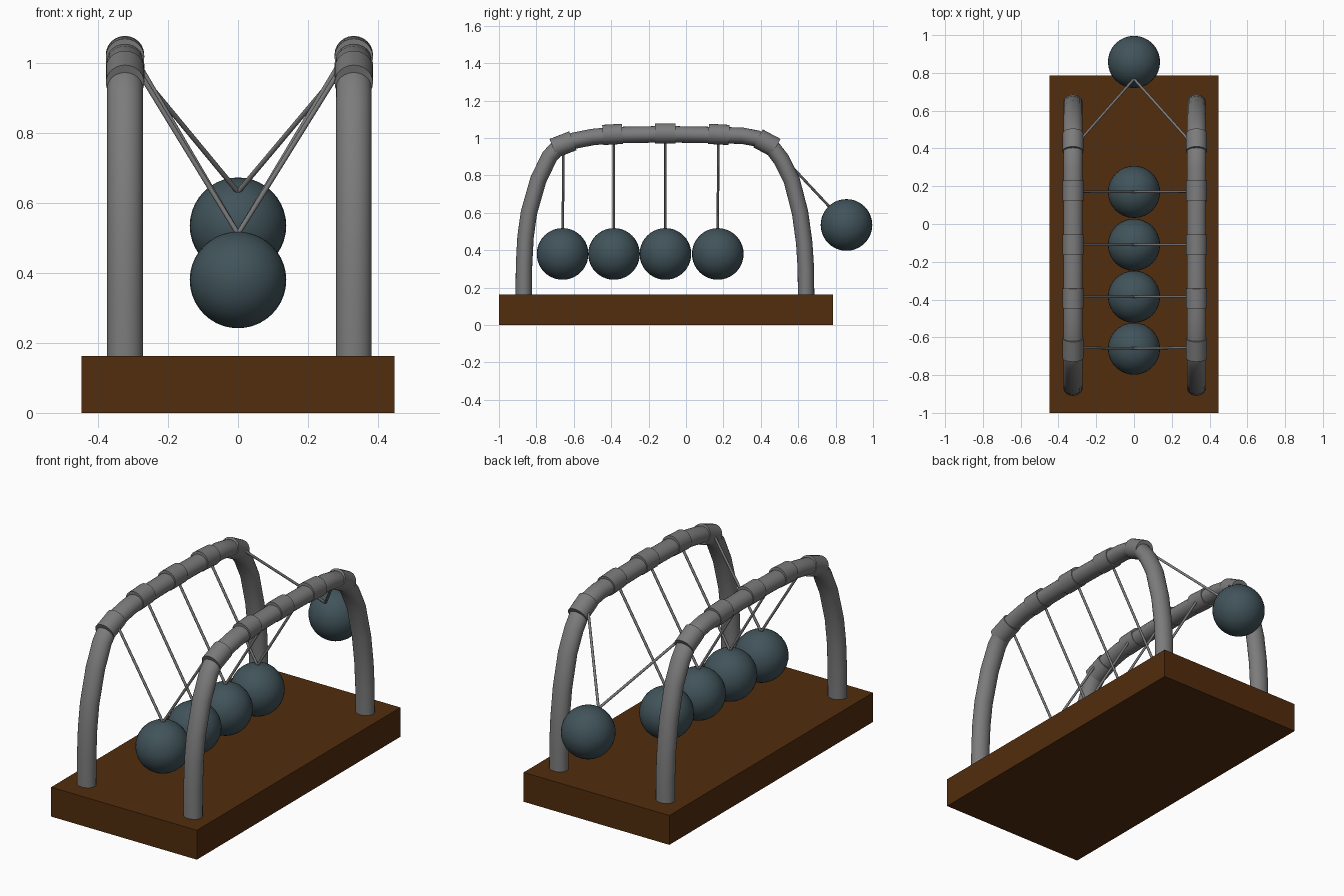
import bpy, bmesh, math
from mathutils import Vector

if "Cube" in bpy.data.objects:
    bpy.data.objects.remove(bpy.data.objects["Cube"])


def material(name, rgb):
    m = bpy.data.materials.new(name)
    m.diffuse_color = (*rgb, 1)
    m.use_nodes = True
    m.node_tree.nodes["Principled BSDF"].inputs["Base Color"].default_value = m.diffuse_color
    return m


WOOD = material("brown wood", (0.085, 0.026, 0.004))
METAL = material("grey metal", (0.2, 0.2, 0.2))
STEEL = material("dark blue steel", (0.052, 0.087, 0.102))


def finish(name, bm, mat, smooth=True):
    bmesh.ops.recalc_face_normals(bm, faces=bm.faces[:])
    me = bpy.data.meshes.new(name)
    bm.to_mesh(me)
    bm.free()
    me.materials.append(mat)
    ob = bpy.data.objects.new(name, me)
    bpy.context.collection.objects.link(ob)
    if smooth:
        bpy.ops.object.select_all(action='DESELECT')
        ob.select_set(True)
        bpy.context.view_layer.objects.active = ob
        bpy.ops.object.shade_smooth_by_angle(angle=math.radians(40))
    return ob


def sweep(name, path, rx, rn, mat, sides=24):
    """Elliptical tube along a path in the y-z plane; rx is the half width in x."""
    bm = bmesh.new()
    pts = [Vector(p) for p in path]
    rings = []
    for i, p in enumerate(pts):
        t = (pts[min(i + 1, len(pts) - 1)] - pts[max(i - 1, 0)]).normalized()
        side = Vector((1, 0, 0))
        up = side.cross(t).normalized()
        ring = []
        for k in range(sides):
            a = 2 * math.pi * k / sides
            ring.append(bm.verts.new(p + side * rx * math.cos(a) + up * rn * math.sin(a)))
        rings.append(ring)
    for a, b in zip(rings, rings[1:]):
        for k in range(sides):
            j = (k + 1) % sides
            bm.faces.new((a[k], a[j], b[j], b[k]))
    bm.faces.new(rings[0])
    bm.faces.new(rings[-1])
    return finish(name, bm, mat)


def rod(name, a, b, r, mat):
    a, b = Vector(a), Vector(b)
    d = b - a
    bm = bmesh.new()
    bmesh.ops.create_cone(bm, cap_ends=True, segments=10, radius1=r, radius2=r, depth=d.length)
    bmesh.ops.transform(bm, verts=bm.verts, matrix=d.to_track_quat('Z', 'Y').to_matrix().to_4x4())
    bmesh.ops.translate(bm, verts=bm.verts, vec=(a + b) / 2)
    return finish(name, bm, mat)


# Base block
bm = bmesh.new()
bmesh.ops.create_cube(bm, size=1)
bmesh.ops.scale(bm, verts=bm.verts, vec=(0.895, 1.785, 0.163))
bmesh.ops.translate(bm, verts=bm.verts, vec=(0, -0.1075, 0.0815))
finish("base", bm, WOOD, smooth=False)

# Arched rails: (y, z) centre line from front foot to back foot
ARCH = [(-0.867, 0.15), (-0.866, 0.32), (-0.858, 0.47), (-0.84, 0.6), (-0.79, 0.775),
        (-0.73, 0.9), (-0.68, 0.955), (-0.6, 0.985), (-0.5, 1.005), (-0.39, 1.015),
        (-0.11, 1.02), (0.17, 1.015), (0.3, 1.012), (0.38, 0.997), (0.46, 0.95),
        (0.51, 0.885), (0.565, 0.775), (0.61, 0.6), (0.632, 0.44), (0.641, 0.3), (0.642, 0.15)]
# Clamps: start and end of each sleeve in (y, z)
CLAMPS = [((-0.71, 0.944), (-0.605, 0.985)), ((-0.445, 1.016), (-0.34, 1.022)),
          ((-0.165, 1.024), (-0.055, 1.024)), ((0.12, 1.022), (0.23, 1.016)),
          ((0.385, 0.998), (0.48, 0.947))]
for label, x in (("left", -0.323), ("right", 0.331)):
    sweep(label + "_rail", [(x, y, z) for y, z in ARCH], 0.051, 0.044, METAL)
    for a, b in CLAMPS:
        sweep(label + "_clamp", [(x, *a), (x, *b)], 0.055, 0.054, METAL)

# Hanging balls with paired strings; the last one is swung out
R = 0.138
BALLS = [(-0.66, 0.38, -0.655), (-0.385, 0.38, -0.385), (-0.11, 0.38, -0.11),
         (0.17, 0.38, 0.172), (0.858, 0.535, 0.45)]
for y, z, hook_y in BALLS:
    bm = bmesh.new()
    bmesh.ops.create_uvsphere(bm, u_segments=32, v_segments=20, radius=R)
    bmesh.ops.translate(bm, verts=bm.verts, vec=(0, y, z))
    finish("ball", bm, STEEL)
    hook_z = 0.97 if abs(hook_y) > 0.4 else 0.99
    centre = Vector((0, y, z))
    top = centre + (Vector((0, hook_y, hook_z)) - centre).normalized() * (R - 0.006)
    for x in (-0.28, 0.285):
        rod("string", (x, hook_y, hook_z), top, 0.007, METAL)
